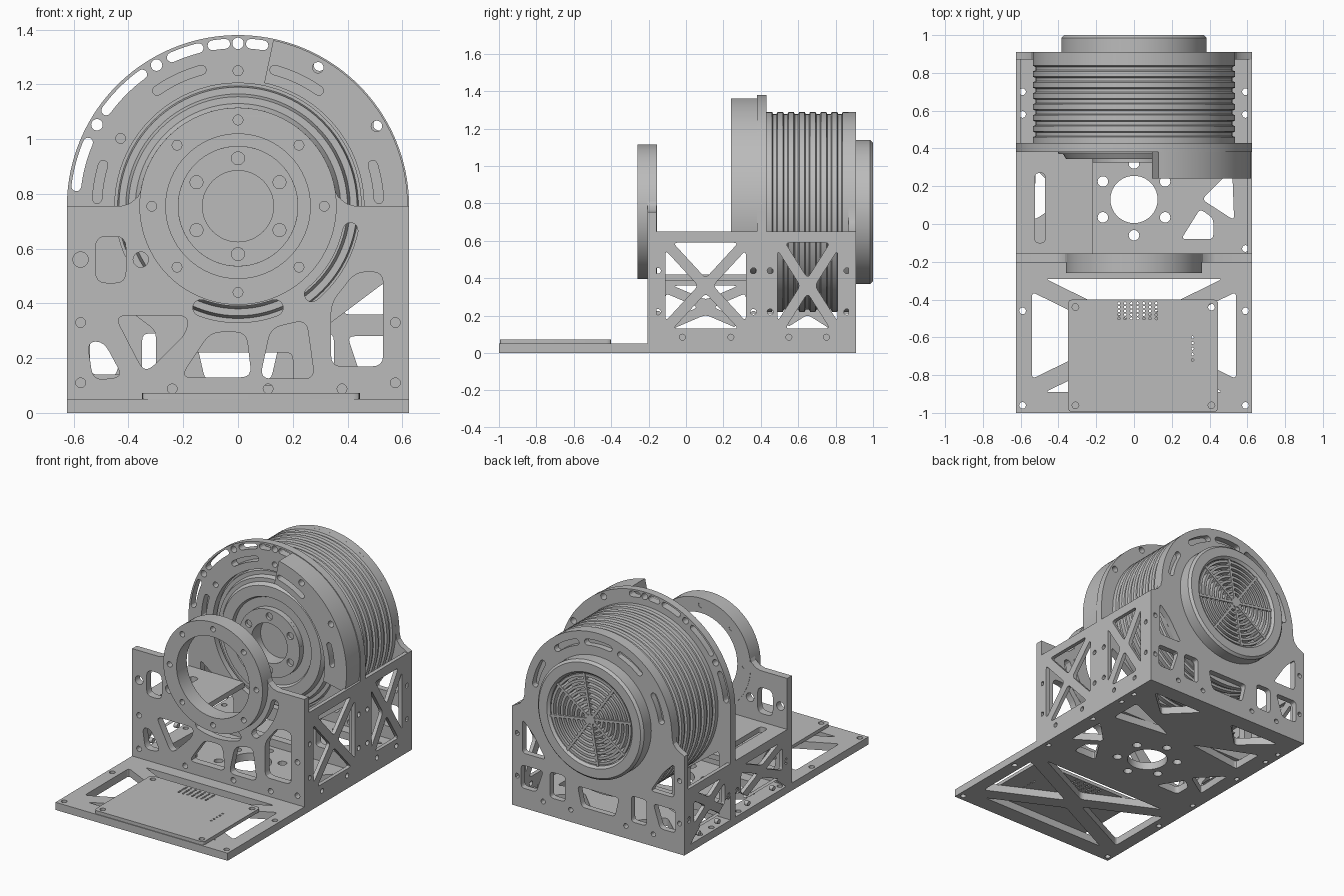
import bpy, bmesh
from math import sin, cos, radians, pi
from mathutils import Matrix, Vector

if "Cube" in bpy.data.objects:
    bpy.data.objects.remove(bpy.data.objects["Cube"])

grey = bpy.data.materials.new("machined_grey")
grey.use_nodes = True
grey.diffuse_color = (0.5, 0.5, 0.5, 1)
grey.node_tree.nodes["Principled BSDF"].inputs["Base Color"].default_value = (0.5, 0.5, 0.5, 1)

AX = 0.755   # height of the motor axis
W = 0.625    # half width of the frame


def finish(name, bm):
    bmesh.ops.remove_doubles(bm, verts=bm.verts, dist=1e-5)
    bmesh.ops.recalc_face_normals(bm, faces=bm.faces)
    me = bpy.data.meshes.new(name)
    bm.to_mesh(me)
    bm.free()
    me.materials.append(grey)
    me.shade_smooth()
    me.set_sharp_from_angle(angle=radians(25))
    ob = bpy.data.objects.new(name, me)
    bpy.context.collection.objects.link(ob)
    return ob


# 2D outline helpers
def arc(r, a0, a1, n=24, c=(0, AX)):
    return [(c[0] + r * cos(radians(a0 + (a1 - a0) * i / n)),
             c[1] + r * sin(radians(a0 + (a1 - a0) * i / n))) for i in range(n + 1)]


def circle(x, y, r, n=20):
    return arc(r, 0, 360, n, (x, y))[:-1]


def arc_slot(r, a0, a1, w):
    ends = [arc(w / 2, a, a + 180, 6, arc(r, t, t, 1)[0]) for a, t in ((a1, a1), (a0 + 180, a0))]
    return arc(r + w / 2, a0, a1, 16)[:-1] + ends[0] + arc(r - w / 2, a1, a0, 16)[1:-1] + ends[1][:-1]


def rounded(pts, r=0.025):
    out = []
    for i, p in enumerate(pts):
        p, a, b = Vector(p), Vector(pts[i - 1]), Vector(pts[(i + 1) % len(pts)])
        s = p + (a - p).normalized() * min(r, (a - p).length * 0.45)
        e = p + (b - p).normalized() * min(r, (b - p).length * 0.45)
        for k in range(5):
            t = k / 4
            out.append(tuple(s * (1 - t) ** 2 + p * 2 * t * (1 - t) + e * t * t))
    return out


def rect(u0, v0, u1, v1):
    return [(u0, v0), (u1, v0), (u1, v1), (u0, v1)]


def flip(pts):
    return [(-x, y) for x, y in pts]


def cross_windows(u0, u1, v0, v1, g=0.05):
    # four triangular windows that leave an X brace
    cu, cv = (u0 + u1) / 2, (v0 + v1) / 2
    return [rounded(t) for t in (
        [(u0 + g, v1), (u1 - g, v1), (cu, cv + g)], [(u0 + g, v0), (u1 - g, v0), (cu, cv - g)],
        [(u0, v0 + g), (u0, v1 - g), (cu - g, cv)], [(u1, v0 + g), (u1, v1 - g), (cu + g, cv)])]


FRAMES = {"z": Matrix.Identity(3),
          "y": Matrix(((1, 0, 0), (0, 0, -1), (0, 1, 0))),
          "x": Matrix(((0, 0, 1), (1, 0, 0), (0, 1, 0)))}


def plate(name, axis, lo, hi, outline, holes=()):
    # flat sheet with cut-outs, spanning lo to hi along the axis
    cu = bpy.data.curves.new(name, "CURVE")
    cu.dimensions, cu.fill_mode, cu.extrude = "2D", "BOTH", (hi - lo) / 2
    for pts in [outline, *holes]:
        s = cu.splines.new("POLY")
        s.points.add(len(pts) - 1)
        for q, p in zip(s.points, pts):
            q.co = (p[0], p[1], 0, 1)
        s.use_cyclic_u = True
    tmp = bpy.data.objects.new("tmp", cu)
    me = bpy.data.meshes.new_from_object(tmp)
    bm = bmesh.new()
    bm.from_mesh(me)
    bpy.data.objects.remove(tmp)
    bpy.data.curves.remove(cu)
    bpy.data.meshes.remove(me)
    shift = Vector([(lo + hi) / 2 if k == axis else 0 for k in "xyz"])
    bmesh.ops.transform(bm, verts=bm.verts, matrix=Matrix.Translation(shift) @ FRAMES[axis].to_4x4())
    return finish(name, bm)


def lathe(name, profile, closed=False, steps=96):
    # turn (radius, y) points around the motor axis
    bm = bmesh.new()
    vs = [bm.verts.new((r, y, AX)) for r, y in profile]
    es = [bm.edges.new(p) for p in zip(vs, vs[1:])]
    if closed:
        es.append(bm.edges.new((vs[-1], vs[0])))
    bmesh.ops.spin(bm, geom=vs + es, cent=(0, 0, AX), axis=(0, 1, 0), angle=2 * pi, steps=steps)
    return finish(name, bm)


def ring_holes(r, n, size, start=90):
    return [circle(*arc(r, a, a, 1)[0], size, 14) for a in (start + 360 * i / n for i in range(n))]


# base sheet
base_holes = cross_windows(-0.54, 0.54, -0.89, -0.29, 0.07)
base_holes += [circle(0, 0.13, 0.125, 40)]
base_holes += [arc(0.028, 0, 360, 14, (0.19 * cos(radians(a)), 0.13 + 0.19 * sin(radians(a))))[:-1]
               for a in range(30, 390, 60)]
for t in ([(0.36, 0.13), (0.52, 0.29), (0.53, 0.02)], [(0.25, -0.08), (0.42, -0.08), (0.42, 0.03), (0.35, 0.08)],
          [(0.1, 0.45), (0.5, 0.4), (0.5, 0.62)], [(0.12, 0.8), (0.5, 0.8), (0.3, 0.62)]):
    base_holes += [rounded(t), rounded(flip(t))]
base_holes += [circle(s * 0.59, y, 0.018, 12) for s in (-1, 1) for y in (-0.96, -0.46, -0.13, 0.3, 0.58, 0.7)]
plate("base_plate", "z", 0, 0.05, rect(-W, -1, W, 0.91), base_holes)

# circuit board on the front of the base
dots = [circle(-0.08 + 0.033 * i, -0.5 + 0.02 * j, 0.007, 8) for i in range(7) for j in range(5)]
dots += [circle(0.31, -0.72 + 0.03 * j, 0.007, 8) for j in range(5)]
dots += [circle(x, y, 0.018, 12) for x in (-0.31, 0.41) for y in (-0.96, -0.44)]
plate("circuit_board", "z", 0.05, 0.072, rounded(rect(-0.35, -0.995, 0.445, -0.4)), dots)

# front wall with the bearing seat
shoulder = [(W, 0), (W, AX), (0.43, AX), (0.395, 0.765), (0.365, 0.79), (0.345, 0.835)]
outline = shoulder + arc(0.355, 17, 163, 40) + flip(shoulder)[::-1]
holes = [circle(0, AX, 0.265, 64), arc_slot(0.395, -110, -70, 0.06), arc_slot(0.42, -50, -12, 0.055)]
holes += [rounded(p, 0.04) for p in (
    rect(-0.52, 0.475, -0.41, 0.645), [(-0.45, 0.355), (-0.18, 0.355), (-0.19, 0.29), (-0.32, 0.16), (-0.35, 0.16)],
    [(-0.55, 0.26), (-0.49, 0.26), (-0.42, 0.13), (-0.53, 0.12)],
    [(-0.1, 0.295), (0.03, 0.295), (0.05, 0.13), (-0.21, 0.13)],
    [(0.12, 0.31), (0.25, 0.34), (0.28, 0.125), (0.08, 0.125)],
    [(0.34, 0.17), (0.53, 0.17), (0.53, 0.515), (0.43, 0.515), (0.34, 0.4)])]
holes += [circle(-0.575, 0.56, 0.028), circle(-0.355, 0.56, 0.028)]
holes += [circle(s * 0.575, z, 0.018, 12) for s in (-1, 1) for z in (0.11, 0.33)]
holes += [circle(x, 0.088, 0.018, 12) for x in (-0.24, 0.11, 0.38)]
plate("front_wall", "y", -0.205, -0.157, outline, holes)
plate("bearing_ring", "y", -0.26, -0.155, circle(0, AX, 0.36, 80),
      [circle(0, AX, 0.264, 64)] + ring_holes(0.315, 8, 0.018))

# side walls: one tall, one low with a shelf on top
for name, x, top in (("tall_side_wall", W - 0.025, 0.65), ("low_side_wall", -W, 0.42)):
    lo, hi = 0.13, top - 0.06
    holes = cross_windows(-0.11, 0.32, lo, hi, 0.04) + cross_windows(0.49, 0.81, lo, hi, 0.04)
    holes += [circle(y, z, 0.016, 12) for y in (-0.15, 0.36, 0.45, 0.86) for z in (0.22, top - 0.21)]
    holes += [circle(y, 0.085, 0.016, 12) for y in (-0.02, 0.24, 0.55, 0.75)]
    plate(name, "x", x, x + 0.025, rect(-0.205, 0, 0.91, top), holes)
plate("side_shelf", "z", 0.385, 0.42, rect(-0.6, -0.16, -0.22, 0.38),
      [rounded(rect(-0.525, -0.1, -0.47, 0.27))])

# motor mounting plate
lower = [rounded([(0.3, 0.3), (0.54, 0.48), (0.54, 0.14), (0.3, 0.14)]), rounded(rect(-0.2, 0.1, 0.2, 0.22))]
lower.append(rounded(flip([(0.3, 0.3), (0.54, 0.48), (0.54, 0.14), (0.3, 0.14)])))
holes = lower + [circle(0, AX, 0.45, 80)] + ring_holes(0.595, 12, 0.02, 90)[:3] + ring_holes(0.595, 12, 0.02, 30)[:2]
holes = lower + [circle(0, AX, 0.45, 80)]
holes += [circle(*arc(0.595, a, a, 1)[0], 0.021) for a in (30, 60, 90, 120, 150)]
holes += [arc_slot(0.595, a, b, 0.036) for a, b in ((157, 173), (126, 144), (104, 114), (94.5, 99), (81, 85.5))]
inner_slots = [arc_slot(0.515, a, b, 0.034) for a, b in ((3, 17), (55, 75))]
holes += inner_slots + [flip(s) for s in inner_slots]
holes += [circle(*arc(0.495, a, a, 1)[0], 0.018) for a in (30, 90, 150)]
plate("motor_mount", "y", 0.38, 0.43, [(W, 0.05)] + arc(W, 0, 180, 72) + [(-W, 0.05)], holes)
plate("mount_rim_block", "y", 0.24, 0.38, arc(0.62, -12, 78, 40) + arc(0.46, 78, -12, 40),
      inner_slots + [circle(*arc(0.585, a, a, 1)[0], 0.02) for a in (30, 60)])

# ribbed motor body with stepped front face
profile = [(0, 0.42), (0.13, 0.42), (0.13, 0.345), (0.22, 0.345), (0.22, 0.365), (0.28, 0.365), (0.29, 0.345),
           (0.36, 0.345), (0.375, 0.37), (0.4, 0.37), (0.41, 0.4), (0.435, 0.4), (0.44, 0.43), (0.535, 0.43)]
for i in range(7):
    y = 0.46 + 0.058 * i
    profile += [(0.535, y), (0.522, y + 0.006), (0.522, y + 0.024), (0.535, y + 0.03)]
profile += [(0.535, 0.87), (0, 0.87)]
lathe("motor_body", profile)
plate("motor_hub", "y", 0.325, 0.345, circle(0, AX, 0.22, 64),
      [circle(0, AX, 0.13, 48)] + ring_holes(0.175, 6, 0.024))

# rear wall
side = [(W, 0), (W, 0.65), (0.57, 0.68), (0.545, 0.71)]
windows = [rounded([(0.55, 0.58), (0.55, 0.36), (0.38, 0.36), (0.47, 0.5)]),
           rounded([(0.4, 0.28), (0.56, 0.28), (0.56, 0.13), (0.45, 0.13)]),
           rounded(rect(0.24, 0.12, 0.35, 0.29))]
holes = windows + [flip(w) for w in windows] + [rounded([(-0.12, 0.12), (0.12, 0.12), (0.15, 0.25), (-0.15, 0.25)])]
holes += [arc_slot(0.465, a, a + 20, 0.04) for a in (10, 50, 80, 110, 150)]
holes += [circle(s * x, z, 0.016, 12) for s in (-1, 1) for x, z in ((0.59, 0.2), (0.59, 0.48), (0.2, 0.08), (0.4, 0.08))]
plate("rear_wall", "y", 0.87, 0.91, side + arc(0.535, 0, 180, 64) + flip(side)[::-1], holes)

# rear fan cover: housing, concentric grille and spokes
lathe("fan_housing", [(0.385, 0.91), (0.385, 0.985), (0.37, 1.0), (0.31, 1.0), (0.295, 0.985), (0.295, 0.91)], True)
for i in range(8):
    r = 0.035 + 0.034 * i
    lathe("grille_ring", [(r, 0.94), (r, 0.985), (r + 0.017, 0.985), (r + 0.017, 0.94)], True, 64)
lathe("grille_hub", [(0, 0.91), (0.03, 0.91), (0.03, 0.99), (0, 0.99)], False, 32)
for i in range(8):
    bm = bmesh.new()
    turn = Matrix.Translation((0, 0.95, AX)) @ Matrix.Rotation(radians(45 * i + 10), 4, "Y")
    bmesh.ops.create_cube(bm, size=1, matrix=turn @ Matrix.Translation((0.16, 0, 0)) @ Matrix.Diagonal((0.28, 0.078, 0.016, 1)))
    finish("grille_spoke", bm)
